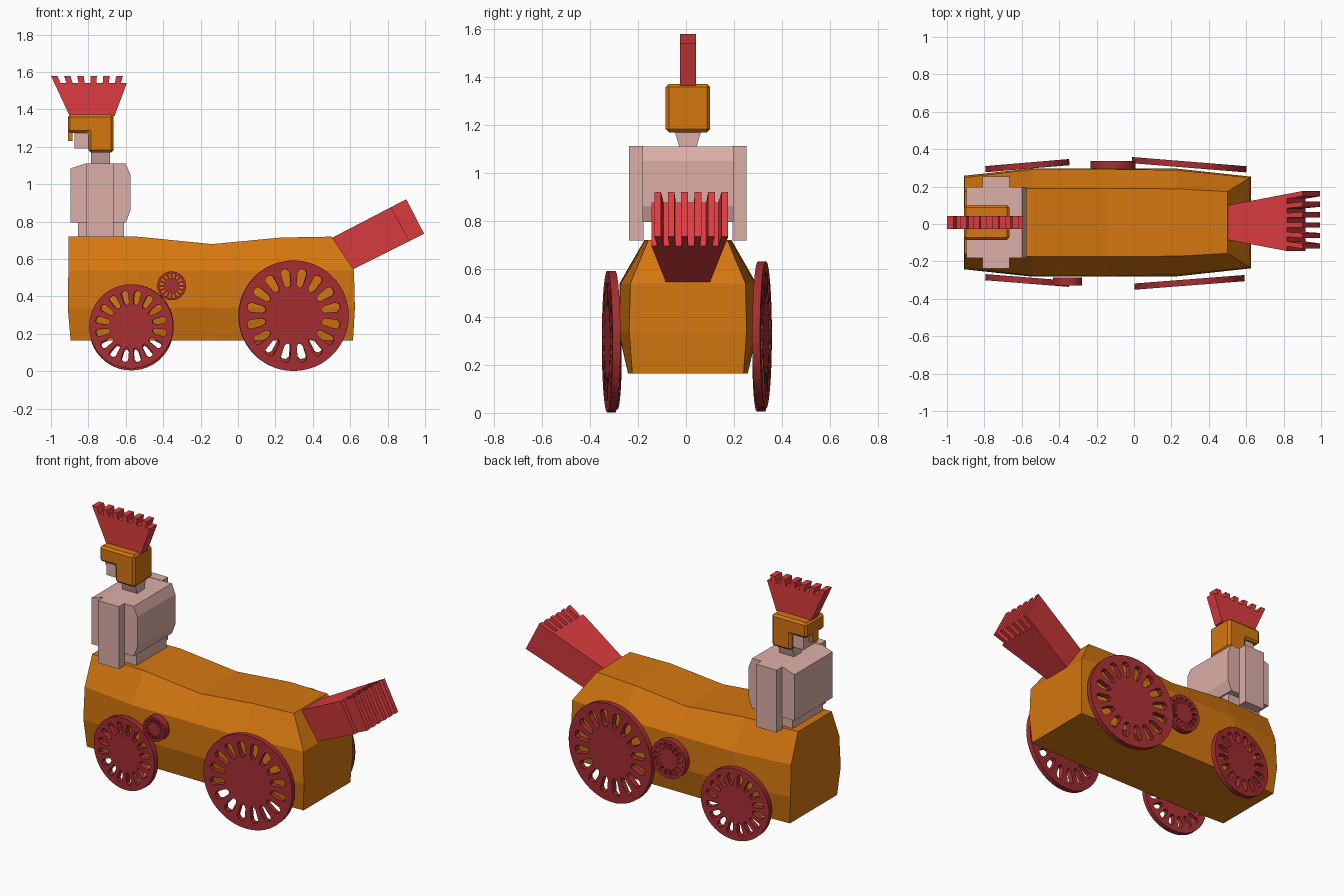
import bpy, bmesh, math

if "Cube" in bpy.data.objects:
    bpy.data.objects.remove(bpy.data.objects["Cube"])

YC = 0.008  # centre line of the body


def mat(name, rgb):
    m = bpy.data.materials.new(name)
    m.diffuse_color = (*rgb, 1)
    m.use_nodes = True
    m.node_tree.nodes["Principled BSDF"].inputs["Base Color"].default_value = m.diffuse_color
    return m


ORANGE = mat("orange", (0.66, 0.185, 0.005))
PINK = mat("dusty_pink", (0.72, 0.43, 0.39))
RED = mat("bright_red", (0.72, 0.046, 0.05))
DARK = mat("dark_red", (0.38, 0.028, 0.032))


def finish(name, bm, material, loc=(0, 0, 0), rz=0, bevel=0):
    bmesh.ops.remove_doubles(bm, verts=bm.verts, dist=1e-5)
    bmesh.ops.recalc_face_normals(bm, faces=bm.faces)
    me = bpy.data.meshes.new(name)
    bm.to_mesh(me)
    bm.free()
    me.materials.append(material)
    ob = bpy.data.objects.new(name, me)
    bpy.context.collection.objects.link(ob)
    ob.location = loc
    ob.rotation_euler.z = math.radians(rz)
    if bevel:
        b = ob.modifiers.new("bevel", 'BEVEL')
        b.width, b.segments = bevel, 1
    return ob


def loft(bm, rings):
    """Skin closed rings of equal length and cap both ends."""
    vs = [[bm.verts.new(p) for p in r] for r in rings]
    n = len(vs[0])
    for a, b in zip(vs, vs[1:]):
        for i in range(n):
            j = (i + 1) % n
            bm.faces.new((a[i], a[j], b[j], b[i]))
    bm.faces.new(vs[0])
    bm.faces.new(vs[-1])


def prism(name, profile, y0, y1, material, bevel=0):
    """Extrude an x-z profile from y0 to y1."""
    bm = bmesh.new()
    loft(bm, [[(x, y, z) for x, z in profile] for y in (y0, y1)])
    return finish(name, bm, material, bevel=bevel)


def box(name, x0, x1, y0, y1, z0, z1, material):
    return prism(name, [(x0, z0), (x1, z0), (x1, z1), (x0, z1)], y0, y1, material)


# body: stations of (x per level, half width per level, top height)
LEVELS = (0.165, 0.34, 0.54)
stations = [
    ((-.895, -.91, -.907, -.905), (.235, .25, .24, .168), .72),
    ((-.54,) * 4, (.25, .29, .285, .182), .72),
    ((-.14,) * 4, (.25, .29, .285, .182), .68),
    ((.23,) * 4, (.25, .288, .28, .18), .715),
    ((.615, .625, .62, .5), (.232, .245, .24, .165), .72),
]
bm = bmesh.new()
grid = []
for xs, ws, top in stations:
    zs = LEVELS + (top,)
    left = [bm.verts.new((x, YC - w, z)) for x, w, z in zip(xs, ws, zs)]
    right = [bm.verts.new((x, YC + w, z)) for x, w, z in zip(xs, ws, zs)]
    grid.append(left + right[::-1])
for a, b in zip(grid, grid[1:]):
    for i in range(8):
        j = (i + 1) % 8
        bm.faces.new((a[i], a[j], b[j], b[i]))
for r in (grid[0], grid[-1]):
    for i in range(3):
        bm.faces.new((r[i], r[i + 1], r[6 - i], r[7 - i]))
finish("body", bm, ORANGE)


# wheels: disc in the x-z plane pierced by rounded slots
def wheel(name, x, y, z, radius, thick, rz, slots=16):
    bm = bmesh.new()
    pitch = math.tau / slots
    rr = (.52, .575, .80, .855, 1.0)
    tt = (-.5, -.27, -.13, .13, .27, .5)

    def v(r, a):
        return bm.verts.new((radius * r * math.cos(a), 0, radius * r * math.sin(a)))

    for s in range(slots):
        ang = [(s + .5 + t) * pitch for t in tt]
        for i in range(5):
            a0, a1 = ang[i], ang[i + 1]
            bm.faces.new((v(0, 0), v(rr[0], a0), v(rr[0], a1)))
            for k in range(4):
                q = [(rr[k], a0), (rr[k + 1], a0), (rr[k + 1], a1), (rr[k], a1)]
                if k < 3 and 0 < i < 4:
                    if k == 1 or i == 2:
                        continue
                    # slot corner: keep only the outside triangle
                    del q[{(0, 1): 2, (2, 1): 3, (0, 3): 1, (2, 3): 0}[(k, i)]]
                bm.faces.new([v(*p) for p in q])
    ob = finish(name, bm, DARK, (x, y, z), rz)
    m = ob.modifiers.new("thickness", 'SOLIDIFY')
    m.thickness, m.offset = thick, 0


wheel("large_wheel_front", .297, -.312, .297, .295, .033, 4.4)
wheel("small_wheel_front", -.57, -.302, .24, .225, .033, -4.5)
wheel("tiny_wheel_front", -.355, -.308, .457, .077, .042, 0)
wheel("large_wheel_back", .295, .317, .325, .307, .033, -4.6)
wheel("small_wheel_back", -.57, .312, .23, .225, .033, 4.8)
wheel("medium_wheel_back", -.112, .317, .395, .12, .042, 0)

# rider: torso, waist, arms, neck
prism("torso", [(-.895, .795), (-.895, 1.085), (-.82, 1.11), (-.6, 1.11),
                (-.575, 1.05), (-.575, .86), (-.6, .795)], YC - .19, YC + .19, PINK)
box("waist", -.855, -.61, YC - .15, YC + .15, .70, .80, PINK)
for side, s in (("front", -1), ("back", 1)):
    y0, y1 = sorted((YC + s * .185, YC + s * .245))
    box("arm_" + side, -.81, -.665, y0, y1, .718, 1.112, PINK)
bm = bmesh.new()
loft(bm, [[(-.735 + sx * .05, YC + sy * w, z) for sx, sy in ((-1, -1), (1, -1), (1, 1), (-1, 1))]
          for w, z in ((.033, 1.10), (.057, 1.18))])
finish("neck", bm, PINK)

# head and helmet
box("face", -.875, -.79, YC - .07, YC + .07, 1.19, 1.29, PINK)
prism("helmet", [(-.91, 1.275), (-.80, 1.275), (-.80, 1.17), (-.665, 1.17),
                 (-.665, 1.372), (-.91, 1.372)], YC - .0925, YC + .0925, ORANGE, bevel=.013)
box("nose_guard", -.91, -.885, YC - .03, YC + .03, 1.23, 1.29, ORANGE)

# crest: fan of alternating tall and short bristles
N = 12
bm = bmesh.new()
for i in range(N):
    f0, f1 = i / N, (i + 1) / N
    h = 1.0 if i % 2 == 0 else .82
    base = [-.90 + .24 * f for f in (f0, f1)]
    tip = [-1.0 + .42 * f for f in (f0, f1)]
    top = [b + (t - b) * h for b, t in zip(base, tip)]
    z = 1.365 + .215 * h
    loft(bm, [[(base[0], y, 1.365), (base[1], y, 1.365), (top[1], y, z), (top[0], y, z)]
              for y in (YC - .034, YC + .034)])
finish("helmet_crest", bm, RED)

# tail: fan of alternating short and tall slats
bm = bmesh.new()
for i in range(N):
    h = .80 if i % 2 == 0 else 1.0
    rings = []
    for f in (i / N, (i + 1) / N):
        yb, yt = YC - .09 + .18 * f, YC - .168 + .336 * f
        y = yb + (yt - yb) * h
        rings.append([(.49, yb, .707), (.605, yb, .54),
                      (.605 + .39 * h, y, .54 + .195 * h), (.49 + .41 * h, y, .707 + .213 * h)])
    loft(bm, rings)
finish("tail", bm, RED)
